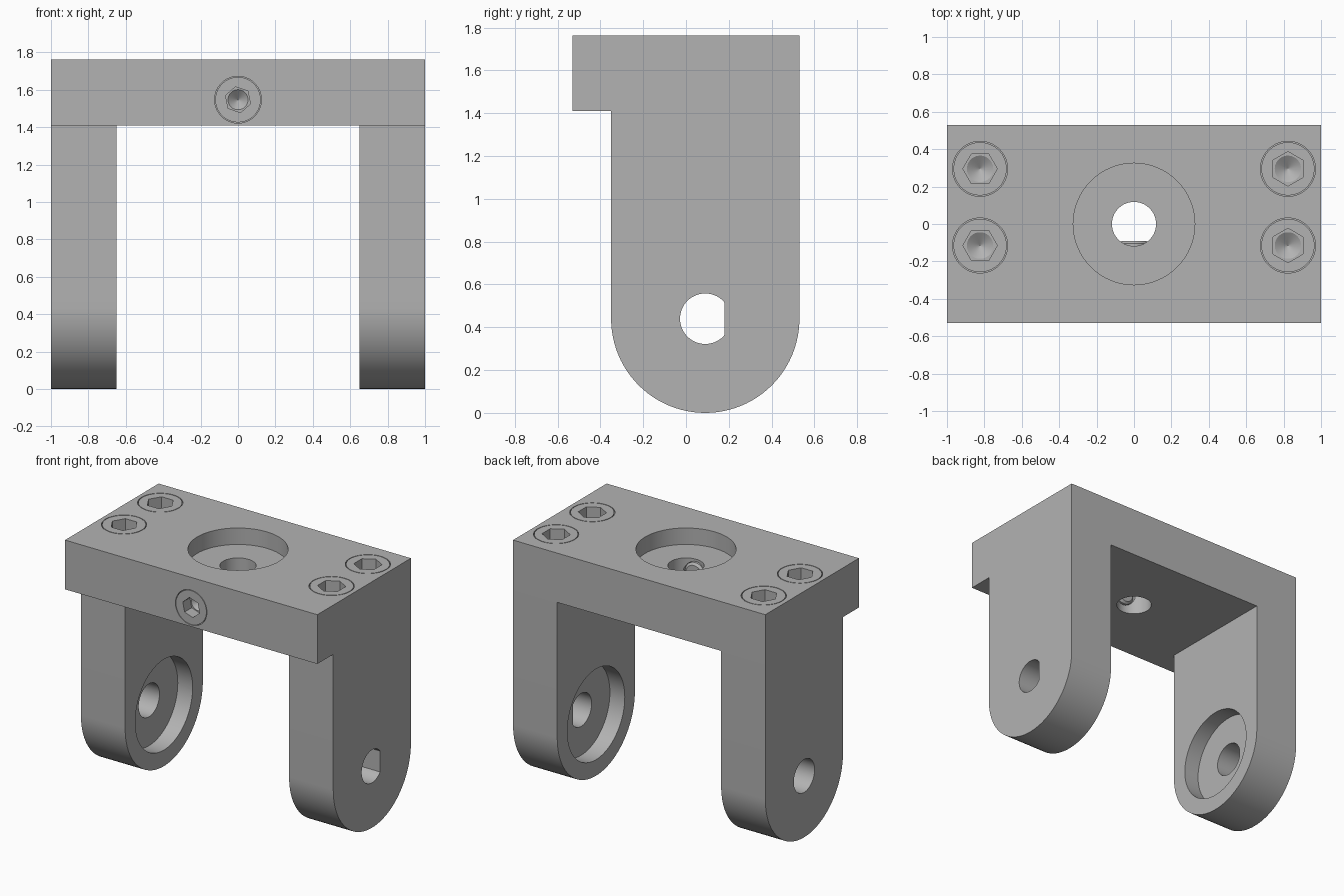
import bpy, bmesh
from math import cos, sin, pi, radians

old = bpy.data.objects.get("Cube")
if old:
    bpy.data.objects.remove(old, do_unlink=True)


def material(name, rgb):
    m = bpy.data.materials.new(name)
    m.use_nodes = True
    m.diffuse_color = (*rgb, 1)
    m.node_tree.nodes["Principled BSDF"].inputs["Base Color"].default_value = (*rgb, 1)
    return m


GREY = material("machined grey", (0.45, 0.45, 0.45))
AXES = {"x": lambda u, v, t: (t, u, v),
        "y": lambda u, v, t: (u, t, v),
        "z": lambda u, v, t: (u, v, t)}


def circle(u, v, r, n=64, turn=0.0):
    return [(u + r * cos(turn + 2 * pi * i / n), v + r * sin(turn + 2 * pi * i / n))
            for i in range(n)]


def rect(u0, u1, v0, v1):
    return [(u0, v0), (u1, v0), (u1, v1), (u0, v1)]


def prism(name, points, axis, lo, hi, taper=1.0):
    """Extrude an outline along an axis, scaling the far end by taper."""
    place = AXES[axis]
    n = len(points)
    cu, cv = sum(p[0] for p in points) / n, sum(p[1] for p in points) / n
    bm = bmesh.new()
    near = [bm.verts.new(place(u, v, lo)) for u, v in points]
    far = [bm.verts.new(place(cu + (u - cu) * taper, cv + (v - cv) * taper, hi))
           for u, v in points]
    bm.faces.new(near)
    bm.faces.new(far)
    for i in range(n):
        j = (i + 1) % n
        bm.faces.new((near[i], near[j], far[j], far[i]))
    bmesh.ops.recalc_face_normals(bm, faces=bm.faces)
    mesh = bpy.data.meshes.new(name)
    bm.to_mesh(mesh)
    bm.free()
    mesh.materials.append(GREY)
    ob = bpy.data.objects.new(name, mesh)
    bpy.context.collection.objects.link(ob)
    return ob


def combine(target, tool, operation="DIFFERENCE"):
    mod = target.modifiers.new(operation, "BOOLEAN")
    mod.object, mod.operation, mod.solver = tool, operation, "EXACT"
    bpy.context.view_layer.objects.active = target
    bpy.ops.object.modifier_apply(modifier=mod.name)
    bpy.data.objects.remove(tool, do_unlink=True)


def finish(ob):
    bpy.ops.object.select_all(action="DESELECT")
    ob.select_set(True)
    bpy.context.view_layer.objects.active = ob
    bpy.ops.object.shade_smooth_by_angle(angle=radians(30))


TOP, UNDER = 1.763, 1.41      # plate faces
BACK, FRONT = 0.53, 0.53      # plate half depth
ARM_Y, ARM_R = 0.09, 0.44     # arm centre line and rounded end
BORE, POCKET, DEEP = 0.118, 0.325, 0.118

# Bridge plate joined with the two round-ended arms
body = prism("bracket_body", rect(-1, 1, -FRONT, BACK), "z", UNDER, TOP)
arm = [(ARM_Y + ARM_R * cos(a), ARM_R + ARM_R * sin(a))
       for a in (pi + pi * i / 48 for i in range(49))]
arm += [(BACK, UNDER + 0.1), (ARM_Y - ARM_R, UNDER + 0.1)]
for s in (-1, 1):
    combine(body, prism("arm", arm, "x", *sorted((s * 0.65, s))), "UNION")

# Pivot holes (the left one has a flat) with pockets on the inner faces
round_hole = circle(ARM_Y, ARM_R, BORE)
flat_hole = [(min(u, 0.18), v) for u, v in round_hole]
for s, hole in ((-1, round_hole), (1, flat_hole)):
    combine(body, prism("bore", hole, "x", *sorted((s * 0.6, s * 1.1))))
    combine(body, prism("pocket", circle(ARM_Y, ARM_R, POCKET), "x",
                        *sorted((s * 0.6, s * (0.65 + DEEP)))))

# Central hole and pocket in the plate
combine(body, prism("bore", circle(0, 0, BORE), "z", 1.3, 1.9))
combine(body, prism("pocket", circle(0, 0, POCKET), "z", TOP - DEEP, 1.9))


def hex_socket(head, u, v, r, axis, face, inward, depth, turn):
    """Cut a hexagonal socket with a drilled conical bottom."""
    combine(head, prism("hex", circle(u, v, r, 6, turn), axis,
                        face - inward * 0.05, face + inward * depth))
    combine(head, prism("drill", circle(u, v, r * 0.85, 48), axis,
                        face + inward * (depth - 0.005),
                        face + inward * (depth + 0.045), 0.02))


# Cap screws sunk flush in the plate corners
for x, side in ((-0.823, "right"), (0.823, "left")):
    for y, end in ((ARM_Y - 0.205, "front"), (ARM_Y + 0.205, "back")):
        combine(body, prism("seat", circle(x, y, 0.147), "z", TOP - 0.2, 1.9))
        screw = prism(f"cap_screw_{end}_{side}", circle(x, y, 0.142), "z", TOP - 0.2, TOP)
        hex_socket(screw, x, y, 0.092, "z", TOP, -1, 0.1, 0 if x < 0 else pi / 6)
        finish(screw)

# Set screw in the front edge, its tip reaching into the central hole
Z = 1.547
combine(body, prism("seat", circle(0, Z, 0.125), "y", -0.7, -0.34))
combine(body, prism("tip_bore", circle(0, Z, 0.082), "y", -0.36, -0.05))
set_screw = prism("set_screw", circle(0, Z, 0.121), "y", -FRONT, -0.34)
hex_socket(set_screw, 0, Z, 0.07, "y", -FRONT, 1, 0.08, pi / 2 + 0.2)
finish(set_screw)
finish(prism("set_screw_shank", circle(0, Z, 0.08), "y", -0.34, -0.104))
finish(prism("set_screw_tip", circle(0, Z, 0.08), "y", -0.104, -0.09, 0.8))
finish(body)
